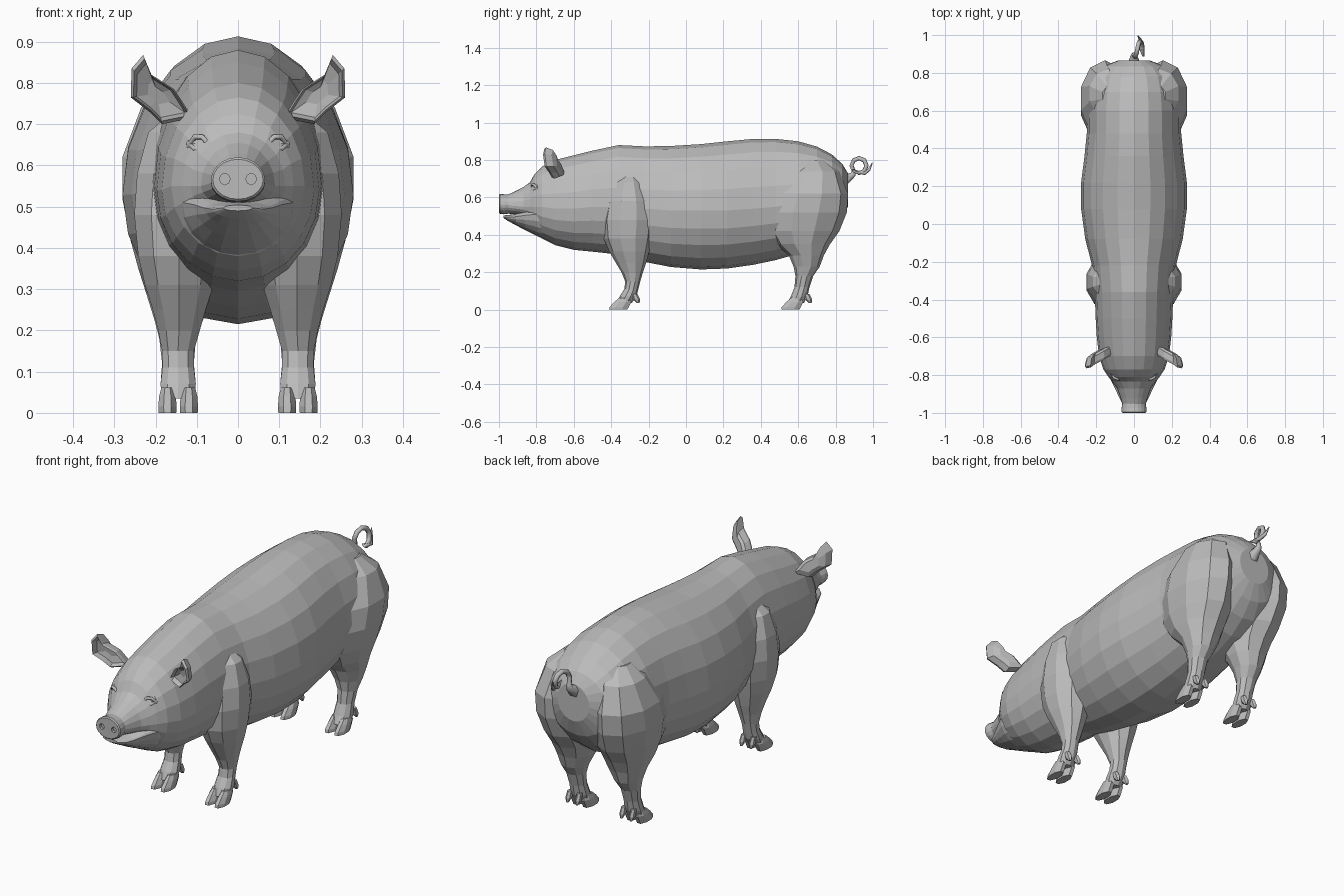
import bpy, bmesh
from math import cos, sin, tau, radians
from mathutils import Vector

if "Cube" in bpy.data.objects:
    bpy.data.objects.remove(bpy.data.objects["Cube"], do_unlink=True)

skin = bpy.data.materials.new("grey skin")
skin.use_nodes = True
grey = (0.5, 0.5, 0.5, 1)
skin.diffuse_color = grey
skin.node_tree.nodes["Principled BSDF"].inputs["Base Color"].default_value = grey


def finish(name, bm, mirror=False):
    """Turn a bmesh into a named object, optionally mirrored to the other side."""
    bmesh.ops.recalc_face_normals(bm, faces=bm.faces)
    mesh = bpy.data.meshes.new(name)
    bm.to_mesh(mesh)
    bm.free()
    obj = bpy.data.objects.new(name, mesh)
    bpy.context.collection.objects.link(obj)
    mesh.materials.append(skin)
    if mirror:
        obj.modifiers.new("other side", 'MIRROR').use_mirror_merge = False
    return obj


def loft(name, rings, mirror=False):
    """Skin a row of equal-length point rings and cap both ends."""
    bm = bmesh.new()
    loops = [[bm.verts.new(p) for p in ring] for ring in rings]
    for a, b in zip(loops, loops[1:]):
        for i in range(len(a)):
            j = (i + 1) % len(a)
            bm.faces.new((a[i], a[j], b[j], b[i]))
    bm.faces.new(loops[0])
    bm.faces.new(loops[-1])
    return finish(name, bm, mirror)


def upright(y, bottom, middle, top, width, sides=20):
    """Cross-section facing along y, widest at the middle height."""
    ring = []
    for i in range(sides):
        a = tau * i / sides
        s = sin(a)
        reach = top - middle if s > 0 else middle - bottom
        ring.append((width * cos(a), y, middle + reach * s))
    return ring


def level(z, x_in, x_out, y_front, y_back, sides=10):
    """Horizontal cross-section between the given limits."""
    cx, cy = (x_in + x_out) / 2, (y_front + y_back) / 2
    rx, ry = (x_out - x_in) / 2, (y_back - y_front) / 2
    angles = [tau * (i + 0.5) / sides for i in range(sides)]
    return [(cx + rx * cos(a), cy + ry * sin(a), z) for a in angles]


def tube(name, path, depth, mirror=False):
    """Round tube through (x, y, z, radius factor) points."""
    curve = bpy.data.curves.new(name, 'CURVE')
    curve.dimensions = '3D'
    curve.bevel_depth = depth
    curve.bevel_resolution = 1
    curve.use_fill_caps = True
    spline = curve.splines.new('POLY')
    spline.points.add(len(path) - 1)
    for point, (x, y, z, r) in zip(spline.points, path):
        point.co = (x, y, z, 1)
        point.radius = r
    temp = bpy.data.objects.new(name, curve)
    bpy.context.collection.objects.link(temp)
    bm = bmesh.new()
    bm.from_mesh(temp.to_mesh())
    bpy.data.objects.remove(temp, do_unlink=True)
    return finish(name, bm, mirror)


# Trunk and head: y, bottom, widest height, top, half width
trunk = [
    (-0.96, .515, .56, .612, .06), (-0.92, .51, .555, .63, .072),
    (-0.87, .50, .55, .655, .09), (-0.835, .47, .55, .68, .115),
    (-0.81, .43, .55, .725, .135), (-0.77, .38, .55, .765, .162),
    (-0.70, .345, .54, .80, .185), (-0.60, .32, .54, .825, .197),
    (-0.50, .31, .55, .85, .203), (-0.36, .295, .55, .88, .208),
    (-0.22, .255, .54, .873, .222), (-0.08, .228, .53, .875, .258),
    (0.08, .215, .53, .885, .28), (0.22, .22, .53, .90, .28),
    (0.36, .24, .54, .913, .262), (0.48, .265, .55, .913, .25),
    (0.60, .30, .57, .90, .25), (0.70, .34, .59, .872, .24),
    (0.78, .40, .61, .83, .215), (0.835, .47, .62, .78, .165),
    (0.865, .55, .64, .73, .085)]
loft("trunk_and_head", [upright(*row) for row in trunk])

# Lower jaw, leaving a slit for the mouth
jaw = [(-0.975, .49, .497, .504, .035), (-0.95, .473, .494, .506, .062),
       (-0.91, .452, .497, .512, .082), (-0.86, .425, .505, .53, .106),
       (-0.80, .395, .51, .55, .135), (-0.72, .36, .51, .56, .15)]
loft("lower_jaw", [upright(*row) for row in jaw])

# Snout disc with drilled nostrils
snout = loft("snout", [upright(*row) for row in (
    (-0.94, .515, .56, .615, .06), (-0.975, .51, .56, .617, .066),
    (-0.995, .513, .563, .62, .066), (-1.0, .518, .565, .615, .061))])
for side in (-1, 1):
    rings = [[(x + side * 0.032, y, z) for x, y, z in
              upright(y, .553, .567, .581, .013, 8)] for y in (-1.02, -0.985)]
    cutter = loft("nostril_cutter", rings)
    cutter.hide_render = True
    hole = snout.modifiers.new("nostril", 'BOOLEAN')
    hole.operation = 'DIFFERENCE'
    hole.object = cutter
    bpy.context.view_layer.objects.active = snout
    bpy.ops.object.modifier_apply(modifier=hole.name)
    bpy.data.objects.remove(cutter, do_unlink=True)

# Eyes and eyelids
bm = bmesh.new()
bmesh.ops.create_uvsphere(bm, u_segments=10, v_segments=6, radius=0.02)
bmesh.ops.translate(bm, verts=bm.verts, vec=(.098, -.795, .655))
finish("eyeball", bm, True)
corners = [(.072, -.822), (.087, -.822), (.105, -.814), (.12, -.793)]
for name, lift, drop in (("upper_eyelid", .016, .008), ("lower_eyelid", -.013, -.002)):
    path = [(x, y, .653 + (lift if 0 < i < 3 else 0) - (drop if i == 3 else 0), 1)
            for i, (x, y) in enumerate(corners)]
    tube(name, path, 0.007, True)

# Cupped ears
outline = [(.11, .715), (.135, .755), (.155, .785), (.21, .82), (.23, .868),
           (.258, .835), (.26, .765), (.215, .73), (.185, .70)]
rim = [Vector((x, -0.635 - 0.42 * x - 0.15 * (z - 0.7), z)) for x, z in outline]
heart = sum(rim, Vector()) / len(rim)


def ear_ring(scale, back):
    return [heart + (p - heart) * scale + Vector((0, back, 0)) for p in rim]


loft("ear", [ear_ring(.35, .03), ear_ring(.78, .02), ear_ring(.9, -.004),
             ear_ring(1, .008), ear_ring(.85, .04), ear_ring(.5, .052)], True)

# Legs: height, inner x, outer x, front y, back y
front_leg = [
    (.74, .05, .15, -.34, -.26), (.68, .04, .222, -.39, -.22),
    (.58, .03, .25, -.43, -.18), (.48, .03, .257, -.45, -.165),
    (.38, .04, .247, -.44, -.18), (.31, .055, .23, -.41, -.197),
    (.25, .075, .21, -.375, -.213), (.20, .09, .196, -.345, -.23),
    (.15, .105, .186, -.325, -.245), (.11, .105, .185, -.33, -.255),
    (.07, .10, .19, -.355, -.265), (.035, .105, .187, -.37, -.29)]
hind_leg = [
    (.80, .04, .17, .62, .74), (.74, .03, .24, .56, .82),
    (.62, .02, .287, .46, .867), (.52, .02, .287, .423, .86),
    (.42, .02, .267, .43, .82), (.35, .03, .247, .48, .77),
    (.29, .05, .227, .55, .737), (.23, .08, .207, .575, .715),
    (.18, .10, .193, .585, .68), (.12, .105, .186, .58, .66),
    (.07, .10, .19, .56, .65), (.035, .105, .187, .54, .63)]
for name, rows, shift in (("front", front_leg, 0), ("hind", hind_leg, 0.92)):
    loft(name + "_leg", [level(*row) for row in rows], True)
    # Split hooves and dewclaws
    for part, x in (("inner", .119), ("outer", .171)):
        hoof = [(0, .023, -.415, -.31), (.015, .024, -.412, -.302),
                (.04, .022, -.388, -.29), (.062, .016, -.362, -.30)]
        loft(f"{name}_{part}_hoof", [level(z, x - w, x + w, a + shift, b + shift, 8)
                                     for z, w, a, b in hoof], True)
        claw = [(.035, .006, -.262, -.248), (.055, .013, -.285, -.245),
                (.085, .011, -.29, -.26)]
        loft(f"{name}_{part}_dewclaw", [level(z, x - w, x + w, a + shift, b + shift, 6)
                                        for z, w, a, b in claw], True)

# Curly tail
path = [(0, .85, .695, 3), (0, .875, .71, 2.2), (0, .895, .725, 1.5)]
for i in range(9):
    a = radians(225 - 45 * i)
    path.append((.006 * i, .925 + .04 * cos(a), .77 + .04 * sin(a), 1.1))
path += [(.045, .955, .728, .9), (.03, .98, .75, .7), (.02, .996, .785, .2)]
tube("tail", path, 0.011)
